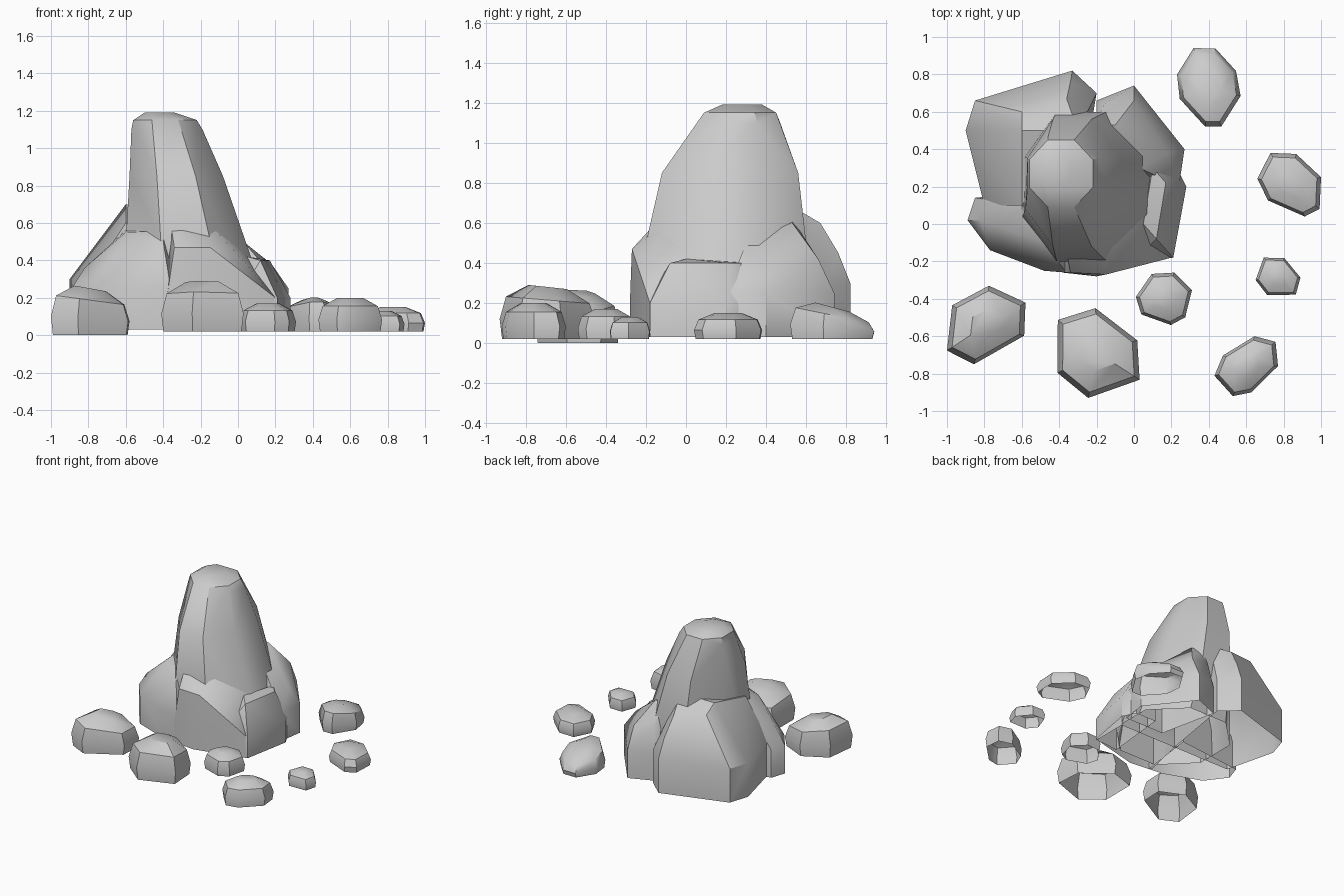
import bpy
import bmesh
from math import cos, sin, tau, radians

old = bpy.data.objects.get("Cube")
if old:
    bpy.data.objects.remove(old, do_unlink=True)

# One plain stone colour
stone_grey = bpy.data.materials.new("stone_grey")
colour = (.6, .6, .6, 1)
stone_grey.diffuse_color = colour
stone_grey.use_nodes = True
shader = stone_grey.node_tree.nodes["Principled BSDF"]
shader.inputs["Base Color"].default_value = colour
shader.inputs["Roughness"].default_value = .9


def make_hull(name, points):
    """Chiselled rock shell: a convex hull left open underneath."""
    bm = bmesh.new()
    for point in points:
        bm.verts.new(point)
    bmesh.ops.convex_hull(bm, input=bm.verts)
    inner = [vert for vert in bm.verts if not vert.link_faces]
    bmesh.ops.delete(bm, geom=inner, context="VERTS")
    bmesh.ops.dissolve_limit(bm, angle_limit=radians(4),
                             verts=bm.verts, edges=bm.edges)
    bmesh.ops.recalc_face_normals(bm, faces=bm.faces)
    underside = [face for face in bm.faces if face.normal.z < -.9]
    bmesh.ops.delete(bm, geom=underside, context="FACES")
    mesh = bpy.data.meshes.new(name)
    bm.to_mesh(mesh)
    bm.free()
    mesh.materials.append(stone_grey)
    rock = bpy.data.objects.new(name, mesh)
    bpy.context.collection.objects.link(rock)
    bpy.ops.object.select_all(action="DESELECT")
    rock.select_set(True)
    bpy.context.view_layer.objects.active = rock
    bpy.ops.object.shade_smooth_by_angle(angle=radians(35))


def uneven_polygon(sides, turn=0, skew=0, wobble=0):
    """Polygon whose corners reach from minus one to one on both axes."""
    corners = []
    for i in range(sides):
        angle = turn + tau * (i + wobble * sin(3 * i)) / sides
        corners.append((cos(angle) + skew * sin(angle), sin(angle)))

    def fit(values):
        low, high = min(values), max(values)
        return [2 * (value - low) / (high - low) - 1 for value in values]

    return list(zip(*map(fit, zip(*corners))))


def make_spire(name, levels):
    """Stack of shrinking eight-sided sections."""
    section = uneven_polygon(sides=8, turn=tau / 16)
    make_hull(name, [(x + u * half_x, y + v * half_y, z)
                     for z, x, y, half_x, half_y in levels
                     for u, v in section])


def make_boulder(name, outline, shoulder, crown):
    """Upright walls over an outline, closed by a few crown corners."""
    walls = [(x, y, z) for z in (.03, shoulder) for x, y in outline]
    make_hull(name, walls + crown)


def make_stone(name, centre, half_size, height, sides, turn=0, skew=0,
               lean_x=0, lean_y=0, base=.02):
    """Loose stone: tucked foot, wide shoulder and a low domed crown."""
    points = []
    for u, v in uneven_polygon(sides, turn, skew, wobble=.25):
        for scale, rise in ((.95, 0), (1, .35), (.87, .75), (.4, 1)):
            slope = 1 + scale * (lean_x * u + lean_y * v)
            points.append((centre[0] + u * scale * half_size[0],
                           centre[1] + v * scale * half_size[1],
                           base + (height - base) * rise * slope))
    make_hull(name, points)


# Tall tapering spire: height, centre and half widths of each section
make_spire("spire", [
    (1.19, -.42, .28, .08, .1),
    (1.15, -.39, .27, .17, .18),
    (1.1, -.38, .27, .19, .2),
    (.85, -.33, .22, .25, .34),
    (.5, -.28, .2, .32, .4),
    (.04, -.2, .2, .4, .4),
])

# Boulders fused around the foot of the spire
make_boulder(
    "back_right_boulder",
    outline=[(-.8, .1), (-.9, .5), (-.85, .66), (-.33, .82), (-.2, .7),
             (-.3, .1)],
    shoulder=.3,
    crown=[(-.6, .1, .6), (-.6, .5, .7), (-.6, .6, .64), (-.36, .67, .6),
           (-.3, .5, .7), (-.34, .76, .45)])

make_boulder(
    "back_left_boulder",
    outline=[(-.2, .66), (0, .74), (.27, .4), (.24, .2), (-.1, .2)],
    shoulder=.25,
    crown=[(0, .66, .42), (-.16, .64, .45), (-.1, .53, .6), (-.2, .53, .62),
           (.03, .3, .5), (.18, .38, .38)])

make_boulder(
    "left_boulder",
    outline=[(.28, .2), (.23, .3), (.05, .3), (0, -.2), (.21, -.18)],
    shoulder=.2,
    crown=[(.17, .22, .4), (.1, .3, .4), (.05, 0, .42), (.12, -.08, .4)])

make_boulder(
    "front_boulder",
    outline=[(.2, -.18), (-.2, -.28), (-.38, -.26), (-.3, .1), (.2, .1)],
    shoulder=.2,
    crown=[(-.34, -.26, .47), (-.15, -.27, .47), (0, -.18, .43),
           (-.36, -.15, .6), (-.14, -.12, .58), (.04, .05, .44)])

make_boulder(
    "front_right_boulder",
    outline=[(-.89, .02), (-.85, .14), (-.3, .2), (-.36, -.26),
             (-.48, -.25), (-.77, -.14)],
    shoulder=.25,
    crown=[(-.82, .02, .36), (-.6, -.06, .55), (-.37, -.13, .56),
           (-.4, -.21, .5), (-.6, .1, .56)])

# Loose stones scattered around the base
make_stone("front_right_stone", (-.79, -.54), (.21, .21), height=.25,
           sides=6, turn=.6, skew=.2, lean_x=-.15, base=0)
make_stone("front_stone", (-.19, -.69), (.22, .24), height=.28,
           sides=6, turn=.3, skew=-.2, lean_y=-.1)
make_stone("near_stone", (.16, -.4), (.15, .14), height=.17,
           sides=7, turn=.3)
make_stone("front_left_stone", (.6, -.76), (.17, .16), height=.2,
           sides=7, skew=.4)
make_stone("small_stone", (.77, -.28), (.12, .1), height=.13,
           sides=6, skew=-.2)
make_stone("left_stone", (.83, .21), (.17, .17), height=.15,
           sides=7, turn=.2, skew=-.3)
make_stone("back_left_stone", (.4, .73), (.17, .21), height=.18,
           sides=8, turn=.4, skew=-.15, lean_y=-.35)
